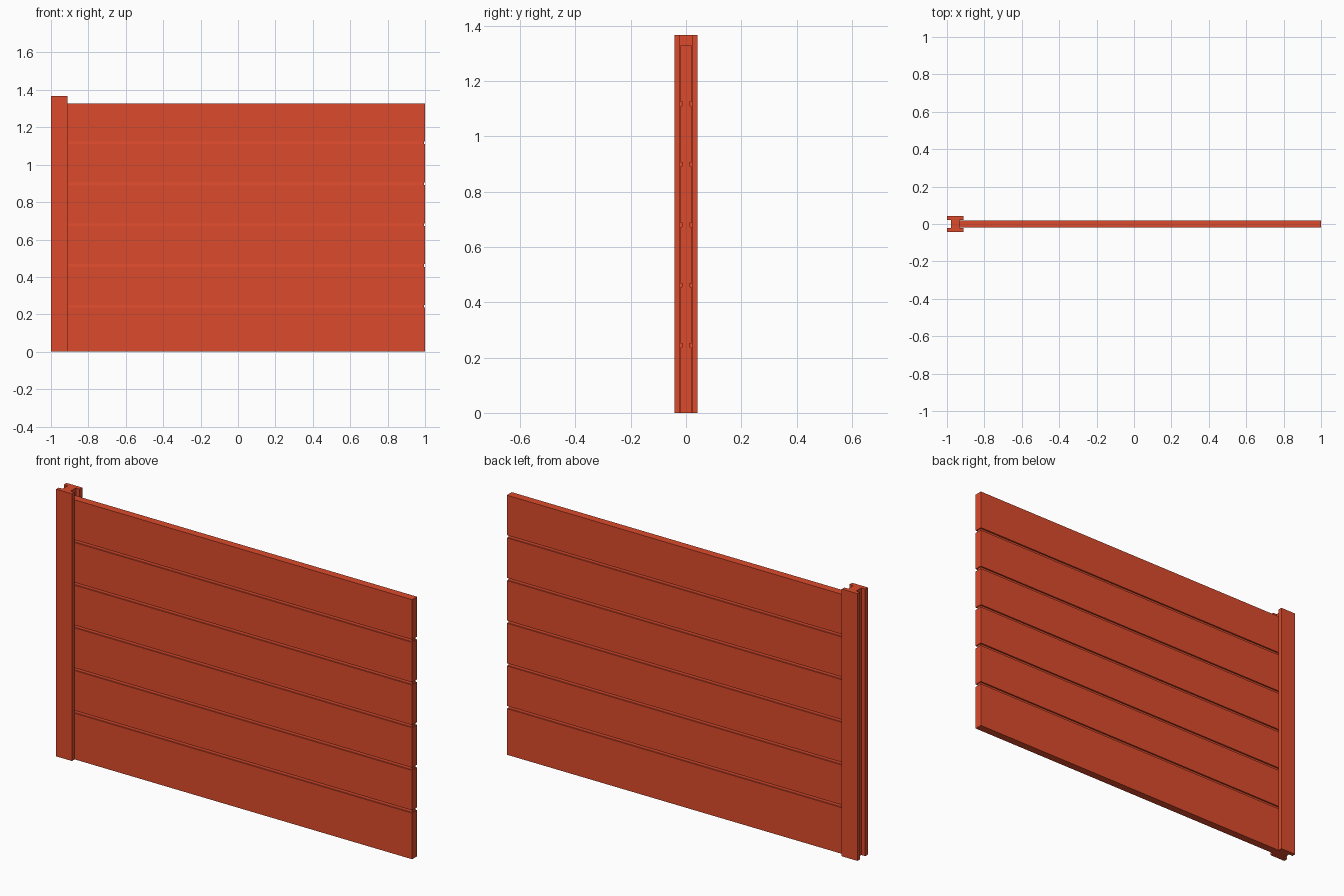
import bpy, bmesh

if "Cube" in bpy.data.objects:
    bpy.data.objects.remove(bpy.data.objects["Cube"])

mat = bpy.data.materials.new("red_orange")
mat.diffuse_color = (0.72, 0.07, 0.025, 1)
mat.use_nodes = True
mat.node_tree.nodes["Principled BSDF"].inputs["Base Color"].default_value = mat.diffuse_color


def extrude_profile(name, points, direction):
    """Make a closed prism from a planar outline."""
    bm = bmesh.new()
    face = bm.faces.new([bm.verts.new(p) for p in points])
    ext = bmesh.ops.extrude_face_region(bm, geom=[face])
    moved = [g for g in ext["geom"] if isinstance(g, bmesh.types.BMVert)]
    bmesh.ops.translate(bm, verts=moved, vec=direction)
    bmesh.ops.recalc_face_normals(bm, faces=bm.faces)
    mesh = bpy.data.meshes.new(name)
    bm.to_mesh(mesh)
    bm.free()
    mesh.materials.append(mat)
    obj = bpy.data.objects.new(name, mesh)
    bpy.context.collection.objects.link(obj)
    return obj


# H-section post
L, R, WL, WR = -1.0, -0.911, -0.978, -0.933
outer, inner, height = 0.042, 0.021, 1.367
half = [(L, -inner), (L, -outer), (R, -outer), (R, -inner), (WR, -inner)]
other = [(WR, inner), (R, inner), (R, outer), (L, outer), (L, inner)]
outline = half + other + [(WL, inner), (WL, -inner)]
extrude_profile("post", [(x, y, 0) for x, y in outline], (0, 0, height))

# Stacked boards, the bottom one taller, joined by recessed tapered tongues
count, first, pitch, gap, t = 6, 0.250, 0.2184, 0.014, 0.020
for i in range(count):
    low = 0 if i == 0 else first + (i - 1) * pitch
    high = first + i * pitch - gap
    board = [(-t, low), (t, low), (t, high), (-t, high)]
    extrude_profile(f"board_{i + 1}", [(WR, y, z) for y, z in board], (1 - WR, 0, 0))
    if i < count - 1:
        tongue = [(-0.014, high), (0.014, high), (0.012, high + gap), (-0.012, high + gap)]
        extrude_profile(f"tongue_{i + 1}", [(WR, y, z) for y, z in tongue], (0.995 - WR, 0, 0))
